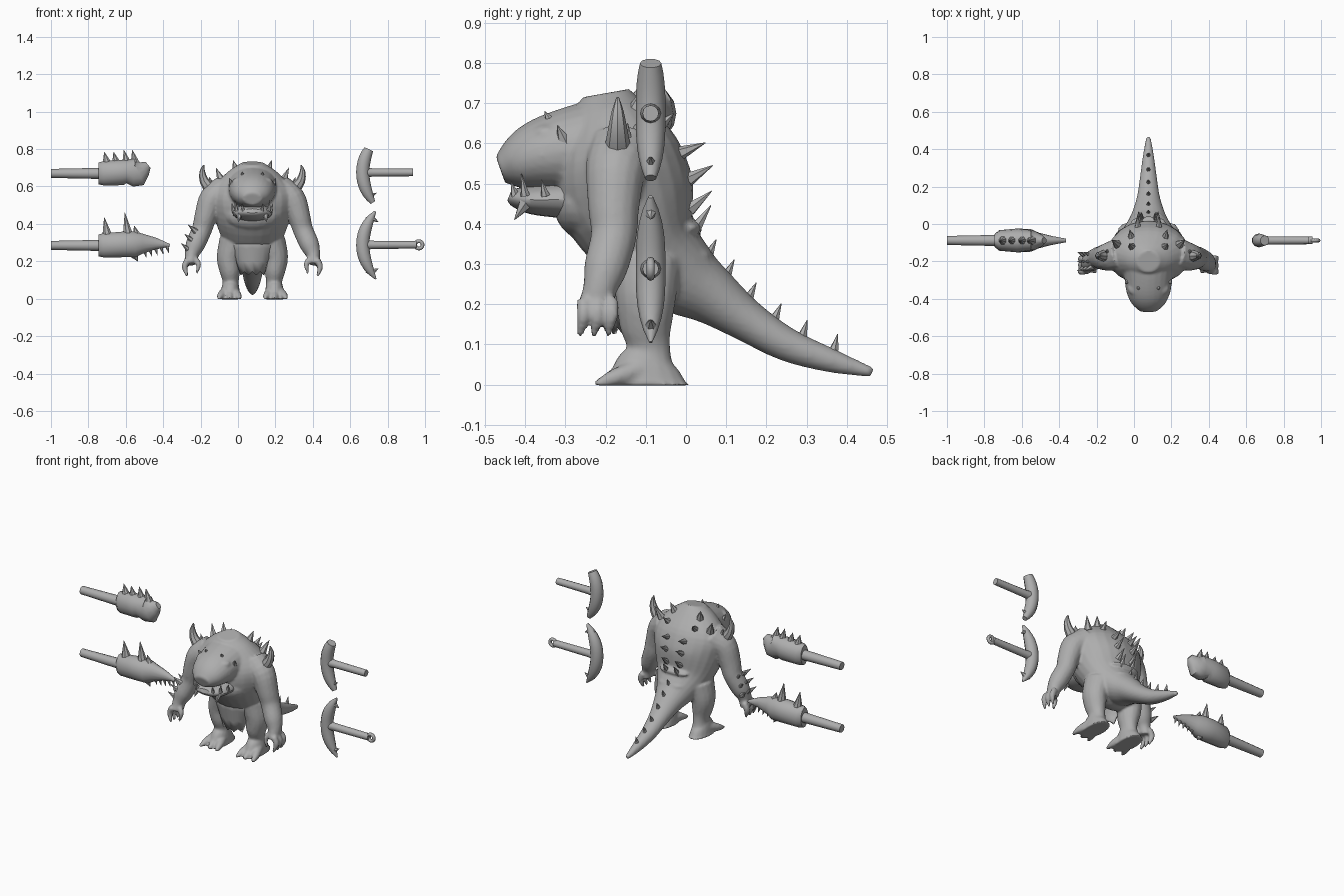
import bpy, bmesh, math
from mathutils import Vector, Matrix

cube = bpy.data.objects.get("Cube")
if cube:
    bpy.data.objects.remove(cube)

CENTRE = Vector((.077, 0, 0))          # creature's centre line
X, Y, Z = Matrix.Identity(3)

grey = bpy.data.materials.new("stone grey")
grey.use_nodes = True
colour = (.42, .42, .42, 1)
grey.diffuse_color = colour
grey.node_tree.nodes["Principled BSDF"].inputs["Base Color"].default_value = colour


def spline(points, steps):
    """Catmull-Rom through points that also carry their radii."""
    points = [Vector(p) for p in points]
    extended = [points[0] * 2 - points[1]] + points + [points[-1] * 2 - points[-2]]
    out = []
    for a, b, c, d in zip(extended, extended[1:], extended[2:], extended[3:]):
        for i in range(steps):
            t = i / steps
            out.append(b + ((c - a) * t + (2 * a - 5 * b + 4 * c - d) * t * t
                            + (3 * b - a - 3 * c + d) * t ** 3) / 2)
    return out + [points[-1]]


def tangent(centres, i):
    return (centres[min(i + 1, len(centres) - 1)] - centres[max(i - 1, 0)]).normalized()


def tube(bm, points, ref=X, sides=16, steps=4):
    """Tube through x, y, z, radius along ref and, if oval, the other radius."""
    points = spline(points, steps)
    centres = [Vector(p[:3]) for p in points]
    rings = []
    for i, (p, centre) in enumerate(zip(points, centres)):
        along = tangent(centres, i)
        u = (ref - along * ref.dot(along)).normalized()
        w = along.cross(u)
        angles = [math.tau * k / sides for k in range(sides)]
        rings.append([bm.verts.new(centre + u * p[3] * math.cos(a) + w * p[-1] * math.sin(a)) for a in angles])
    for ring, following in zip(rings, rings[1:]):
        for k in range(sides):
            m = (k + 1) % sides
            bm.faces.new((ring[k], ring[m], following[m], following[k]))
    bm.faces.new(rings[0][::-1])
    bm.faces.new(rings[-1])


def centred(bm, points, **options):
    tube(bm, [(CENTRE.x, *p) for p in points], **options)


def pair(bm, points, **options):
    """The same tube on the left and right of the creature."""
    for s in (-1, 1):
        tube(bm, [(CENTRE.x + s * p[0], *p[1:]) for p in points], **options)


def ball(bm, centre, radii):
    bmesh.ops.create_uvsphere(bm, u_segments=20, v_segments=12, radius=1,
                              matrix=Matrix.Translation(CENTRE + Vector(centre)) @ Matrix.Diagonal((*radii, 1)))


def spike(bm, base, tip, radius, sides=6, make=tube):
    make(bm, [(*base, radius), (*tip, .001)], ref=Vector((.3, .9, .2)), sides=sides, steps=1)


def spike_pair(bm, base, tip, radius):
    spike(bm, base, tip, radius, make=pair)


def finish(bm, name, angle=40):
    bmesh.ops.recalc_face_normals(bm, faces=bm.faces)
    mesh = bpy.data.meshes.new(name)
    bm.to_mesh(mesh)
    bm.free()
    part = bpy.data.objects.new(name, mesh)
    bpy.context.collection.objects.link(part)
    mesh.materials.append(grey)
    bpy.ops.object.select_all(action='DESELECT')
    part.select_set(True)
    bpy.context.view_layer.objects.active = part
    bpy.ops.object.shade_smooth_by_angle(angle=math.radians(angle))
    return part


# Torso and tail
bm = bmesh.new()
spine = [(-.2, .725, .06), (-.19, .67, .14, .1), (-.17, .575, .22, .155), (-.145, .46, .21, .17),
         (-.09, .345, .17, .13), (-.01, .27, .12, .1), (.065, .22, .085, .073), (.15, .16, .06, .053),
         (.25, .1, .045, .042), (.36, .06, .03, .03), (.464, .03, .012, .012)]
spine[0] += (.06,)
centred(bm, spine, sides=24)
ball(bm, (0, -.09, .27), (.155, .09, .09))
ball(bm, (0, -.25, .45), (.15, .08, .09))
# Folds of skin across the back
for i in range(5):
    ball(bm, (0, -.07 + .027 * i, .6 - .07 * i), (.14 - .015 * i, .03, .02))
# Head with a heavy brow and a narrowing snout
centred(bm, [(-.18, .6, .15, .12), (-.28, .585, .13, .108), (-.36, .57, .118, .092),
             (-.42, .55, .092, .068), (-.462, .535, .05, .035)], sides=24)
for s in (-1, 1):
    ball(bm, (s * .06, -.345, .625), (.05, .04, .025))
# Arms, fingers and thumbs
pair(bm, [(.15, -.16, .57, .09, .09), (.215, -.175, .53, .072, .075), (.25, -.18, .44, .06, .064),
          (.27, -.18, .37, .054, .057), (.305, -.2, .29, .052, .054), (.325, -.215, .235, .038, .042),
          (.33, -.225, .185, .026, .048)])
for y in (-.255, -.22, -.185):
    pair(bm, [(.345, y, .21, .018), (.362, y, .17, .017), (.348, y - .01, .12, .007)], sides=8)
pair(bm, [(.315, -.235, .22, .018), (.288, -.25, .185, .015), (.298, -.255, .135, .007)], sides=8)
# Legs, feet and toes
pair(bm, [(.1, -.1, .3, .08, .09), (.125, -.1, .22, .066, .076), (.12, -.1, .15, .056, .066),
          (.116, -.093, .09, .043, .054), (.118, -.1, .045, .05, .08), (.12, -.1, -.03, .06, .118)])
for splay in (-.042, 0, .048):
    pair(bm, [(.12 + splay / 2, -.12, .035, .03), (.12 + splay, -.18, .016, .022),
              (.12 + splay * 1.25, -.226, 0, .008)], sides=10)
for v in bm.verts:
    v.co.z = max(v.co.z, -.003)
body = finish(bm, "body")
# Fuse the overlapping limbs into one soft skin
fuse = body.modifiers.new("fuse", 'REMESH')
fuse.mode, fuse.voxel_size, fuse.use_smooth_shade = 'VOXEL', .0075, True
body.modifiers.new("soften", 'SMOOTH').iterations = 3

# Lower jaw
bm = bmesh.new()
centred(bm, [(-.22, .46, .1, .055), (-.32, .46, .108, .045), (-.385, .46, .098, .036),
             (-.425, .465, .066, .024), (-.44, .47, .04, .012)], sides=20)
finish(bm, "lower_jaw")

# Teeth and brow spikes
bm = bmesh.new()
for x, y, height in ((.085, -.4, .055), (.05, -.425, .035), (.1, -.35, .04)):
    spike_pair(bm, (x, y, .47), (x * 1.1, y - .01, .47 + height), .012)
spike_pair(bm, (.07, -.4, .45), (.075, -.427, .41), .018)
finish(bm, "teeth")
bm = bmesh.new()
spike_pair(bm, (.05, -.325, .635), (.055, -.352, .68), .024)
spike_pair(bm, (.105, -.3, .6), (.125, -.32, .645), .022)
finish(bm, "brow_spikes")

# Shoulder horns and shoulder spikes
bm = bmesh.new()
pair(bm, [(.22, -.17, .58, .035), (.258, -.17, .63, .025), (.268, -.17, .68, .015), (.26, -.17, .715, .003)],
     sides=8, steps=2)
spike_pair(bm, (.21, -.15, .59), (.23, -.145, .65), .022)
spike_pair(bm, (.085, -.125, .68), (.103, -.105, .74), .024)
spike_pair(bm, (.165, -.11, .63), (.195, -.085, .7), .024)
spike_pair(bm, (.09, -.07, .64), (.1, -.03, .675), .02)
finish(bm, "shoulder_horns")

# Spikes down the back, paired on top and single along the tail
bm = bmesh.new()
samples = spline(spine, 4)
centres = [Vector((0, y, z)) for y, z, *radii in samples]
for i in range(9, len(samples) - 2, 3):
    outward = X.cross(tangent(centres, i))
    base = centres[i] + outward * samples[i][3] * .93
    if i < len(samples) / 2:
        base += X * samples[i][2] / 4
        spike_pair(bm, base, base + outward * .065 + Z * .015, .018)
    else:
        spike(bm, base + CENTRE, base + CENTRE + outward * .03 + Z * .01, .012)
finish(bm, "back_spikes")

# Spikes on the right forearm
bm = bmesh.new()
for row in range(3):
    for turn in (-1, 0, 1):
        base = Vector((-.225 - .018 * row, -.2 + .03 * turn, .36 - .05 * row))
        spike(bm, base, base + Vector((-.042, .02 * turn, .035)), .017)
finish(bm, "forearm_spikes")

# Loincloth with a ragged hem
bm = bmesh.new()
columns = []
for i in range(9):
    f = i / 4 - 1
    low = .2 if abs(f) == 1 else .145 - .02 * (i % 2)
    columns.append([bm.verts.new(CENTRE + Vector((f * (.14 - .055 * t), -.228 + .042 * t + .05 * f * f,
                                                  .34 + (low - .34) * t))) for t in (0, .35, .7, 1)])
for a, b in zip(columns, columns[1:]):
    for j in range(3):
        bm.faces.new((a[j], b[j], b[j + 1], a[j + 1]))
finish(bm, "loincloth").modifiers.new("thickness", 'SOLIDIFY').thickness = .01

# Two clubs: handle, head and thorns
ARMS_Y = -.088
for name, z, pointed in (("upper_club", .67, False), ("lower_club", .285, True)):
    bm = bmesh.new()
    tube(bm, [(-1, ARMS_Y, z, .024), (-.72, ARMS_Y, z, .03, )], Y, 12, 1)
    profile = [(-.745, 0, .035, .06), (-.72, 0, .055, .066), (-.62, .005, .064, .07)]
    if pointed:
        profile += [(-.55, .005, .06, .07), (-.51, .01, .042, .055), (-.44, .01, .024, .032), (-.365, 0, .01, .008)]
        thorns = ((-.695, .15), (-.585, .175), (-.535, .105))
    else:
        profile += [(-.595, .01, .06, .064), (-.555, .005, .056, .078), (-.53, .005, .05, .074),
                    (-.505, .025, .036, .045), (-.48, .045, .016, .02)]
        thorns = ((-.695, .115), (-.645, .115), (-.59, .125), (-.545, .125))
    tube(bm, [(x, ARMS_Y, z + lift, wide, tall) for x, lift, wide, tall in profile], Y, 14, 1)
    for x, top in thorns:
        spike(bm, (x, ARMS_Y, z + .03), (x - .02, ARMS_Y, z + top), .035, 8)
    if pointed:
        for i in range(5):
            x, low = -.5 + .03 * i, z - .03 + .006 * i
            spike(bm, (x, ARMS_Y, low), (x + .01, ARMS_Y, low - .035), .01)
        spike(bm, (-.56, ARMS_Y, z - .04), (-.535, ARMS_Y, z - .085), .03)
    finish(bm, name)

# Two picks: handle, bowed head, hooked barbs
for name, z, end, low, high in (("upper_pick", .675, .935, -.88, .68), ("lower_pick", .288, .955, -1, .98)):
    def bow(t):
        return Vector((.667 + .07 * t * t, ARMS_Y, z + .183 * t))
    bm = bmesh.new()
    tube(bm, [(.66, ARMS_Y, z, .03), (.72, ARMS_Y, z, .022), (end, ARMS_Y, z, .02)], Y, 12, 1)
    arc = []
    for i in range(13):
        t = low + (high - low) * i / 12
        radius = .004 + .033 * (1 - abs(t) ** 3)
        arc.append((*bow(t), radius, radius))
    tube(bm, arc, Y, 10, 1)
    for t in (low * .8, high * .8):
        if abs(t) > .6:
            root, back = bow(t), Z * math.copysign(.02, t)
            spike(bm, root, root + X * .04 - back, .02)
            spike(bm, root, root - X * .03, .02)
    spike(bm, (.65, ARMS_Y, z), (.631, ARMS_Y, z), .026, 4)
    finish(bm, name)

# Ring at the end of the lower pick's handle
bpy.ops.mesh.primitive_torus_add(major_radius=.02, minor_radius=.01, major_segments=16, minor_segments=8,
                                 location=(end + .012, ARMS_Y, z), rotation=(math.pi / 2, 0, 0))
ring = bpy.context.object
ring.name = "pick_end_ring"
ring.data.materials.append(grey)
bpy.ops.object.shade_smooth()
